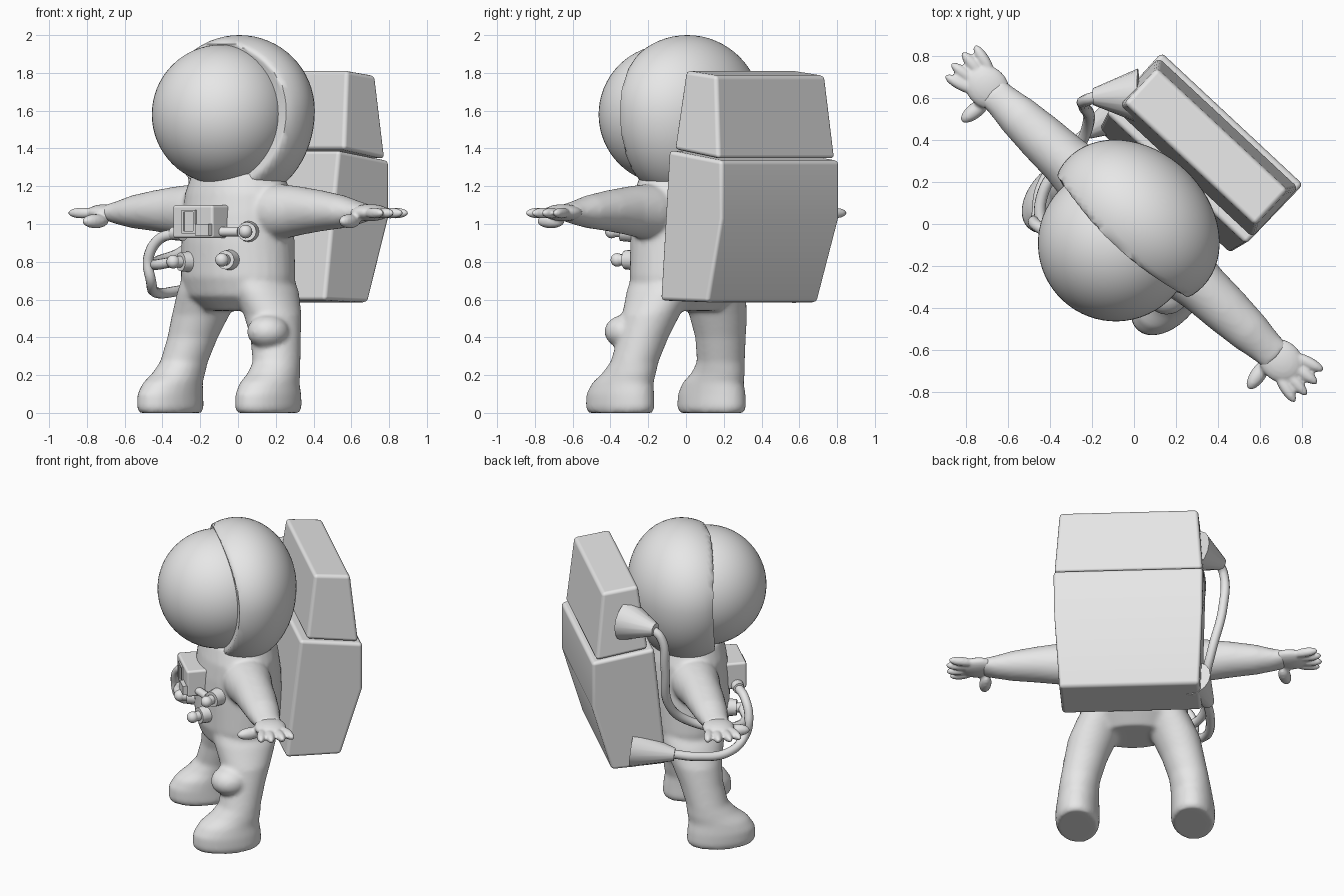
import bpy, bmesh, math
from mathutils import Matrix, Vector

if "Cube" in bpy.data.objects:
    bpy.data.objects.remove(bpy.data.objects["Cube"])

TURN = math.radians(-43)  # the whole figure is turned about z
grey = bpy.data.materials.new("light_grey")
grey.diffuse_color = (0.8, 0.8, 0.8, 1)
grey.use_nodes = True
grey.node_tree.nodes["Principled BSDF"].inputs["Base Color"].default_value = grey.diffuse_color


def finish(bm, name, angle=40):
    bmesh.ops.recalc_face_normals(bm, faces=bm.faces)
    me = bpy.data.meshes.new(name)
    bm.to_mesh(me)
    bm.free()
    ob = bpy.data.objects.new(name, me)
    bpy.context.collection.objects.link(ob)
    me.materials.append(grey)
    bpy.ops.object.select_all(action='DESELECT')
    ob.select_set(True)
    bpy.context.view_layer.objects.active = ob
    bpy.ops.object.shade_smooth_by_angle(angle=math.radians(angle))
    return ob


def loft(bm, rings, axis='z', side=1, n=32):
    """Elliptic rings (x, y, z, ra, rb) skinned into a closed tube."""
    loops = []
    for x, y, z, ra, rb in rings:
        vs = []
        for i in range(n):
            c, s = math.cos(math.tau * i / n), math.sin(math.tau * i / n)
            p = (x + ra * c, y + rb * s, z) if axis == 'z' else (x, y + ra * c, z + rb * s)
            vs.append(bm.verts.new((p[0] * side, p[1], p[2])))
        loops.append(vs)
    faces = [bm.faces.new(loops[0]), bm.faces.new(loops[-1])]
    for a, b in zip(loops, loops[1:]):
        for i in range(n):
            j = (i + 1) % n
            faces.append(bm.faces.new((a[i], a[j], b[j], b[i])))
    bmesh.ops.recalc_face_normals(bm, faces=faces)


def ellipsoid(bm, c, r, rot=0.0, seg=24):
    m = Matrix.Translation(c) @ Matrix.Rotation(rot, 4, 'Z') @ Matrix.Diagonal((*r, 1))
    return bmesh.ops.create_uvsphere(bm, u_segments=seg, v_segments=seg // 2, radius=1, matrix=m)['verts']


def cone(bm, a, b, r1, r2, seg=16):
    a, b = Vector(a), Vector(b)
    m = Matrix.Translation((a + b) / 2) @ (b - a).to_track_quat('Z', 'Y').to_matrix().to_4x4()
    bmesh.ops.create_cone(bm, cap_ends=True, segments=seg, radius1=r1, radius2=r2,
                          depth=(b - a).length, matrix=m)


def box(bm, lo, hi):
    c = [(p + q) / 2 for p, q in zip(lo, hi)]
    d = [q - p for p, q in zip(lo, hi)]
    bmesh.ops.create_cube(bm, size=1, matrix=Matrix.Translation(c) @ Matrix.Diagonal((*d, 1)))


def fuse(ob, voxel, smooth):
    m = ob.modifiers.new("fuse", 'REMESH')
    m.mode, m.voxel_size, m.use_smooth_shade = 'VOXEL', voxel, True
    s = ob.modifiers.new("soften", 'SMOOTH')
    s.factor, s.iterations = 0.5, smooth


def bevel(ob, width, seg=3):
    m = ob.modifiers.new("round", 'BEVEL')
    m.width, m.segments, m.limit_method = width, seg, 'ANGLE'
    m.harden_normals = True


# suit: torso, legs with boots, arms and knee pocket fused into one skin
bm = bmesh.new()
loft(bm, [(0, 0, .54, .22, .14), (0, 0, .62, .32, .23), (0, 0, .72, .335, .262),
          (0, 0, .90, .325, .268), (0, 0, 1.05, .32, .26), (0, 0, 1.16, .31, .245),
          (0, 0, 1.27, .26, .22)])
LEG = [(.355, -.145, 0, .125, .20), (.355, -.145, .03, .135, .215), (.355, -.145, .10, .135, .21),
       (.35, -.13, .16, .13, .185), (.345, -.09, .21, .125, .155), (.335, -.06, .27, .123, .13),
       (.30, -.03, .40, .132, .135), (.26, -.01, .52, .148, .158), (.205, 0, .64, .15, .195),
       (.17, 0, .72, .14, .20)]
ARM = [(.05, 0, 1.06, .16, .15), (.32, 0, 1.065, .145, .145), (.45, 0, 1.07, .125, .128),
       (.60, 0, 1.07, .116, .108), (.75, 0, 1.065, .102, .088), (.85, 0, 1.06, .085, .065),
       (.93, 0, 1.06, .08, .045)]
for s in (1, -1):
    loft(bm, LEG, 'z', s)
    loft(bm, ARM, 'x', s)
ellipsoid(bm, (.335, -.125, .43), (.11, .115, .09))
fuse(finish(bm, "suit"), .014, 6)

# gloves: palm, four spread fingers and a thumb
for s, name in ((1, "left_glove"), (-1, "right_glove")):
    bm = bmesh.new()
    ellipsoid(bm, (s * .955, 0, 1.06), (.115, .098, .045))
    for y in (-.085, -.03, .035, .092):
        reach = 1.075 - 2.5 * y * y
        ellipsoid(bm, (s * reach, y * .9, 1.058), (.085, .029, .029), s * y * 3, 16)
    ellipsoid(bm, (s * .92, -.12, 1.015), (.038, .085, .038), s * .15, 16)
    fuse(finish(bm, name), .009, 2)

# helmet hood, flattened at the face opening
bm = bmesh.new()
ellipsoid(bm, (0, .01, 1.6), (.443, .345, .40), 0, 64)
for v in bm.verts:
    if v.co.z < 1.6:
        v.co.z = 1.6 + (v.co.z - 1.6) * 1.2
    v.co.y = max(v.co.y, -.08 - .07 * ((v.co.z - 1.6) / .4) ** 2)
finish(bm, "helmet_hood", 50)

# round visor
bm = bmesh.new()
ellipsoid(bm, (0, -.127, 1.58), (.37, .37, .37), 0, 64)
finish(bm, "visor")


# backpack blocks: side profile (y, z, half width) spanned across x
def block(name, prof):
    bm = bmesh.new()
    l, r = ([bm.verts.new((s * w, y, z)) for y, z, w in prof] for s in (-1, 1))
    bm.faces.new(l)
    bm.faces.new(r[::-1])
    for i in range(len(prof)):
        j = (i + 1) % len(prof)
        bm.faces.new((l[i], r[i], r[j], l[j]))
    bevel(finish(bm, name, 30), .022)


block("backpack_lower", [(.21, .595, .43), (.555, .585, .43), (.685, 1.03, .46),
                         (.685, 1.335, .46), (.295, 1.39, .455)])
block("backpack_upper", [(.335, 1.395, .455), (.66, 1.345, .455), (.615, 1.785, .425), (.39, 1.812, .425)])

# flared hose mounts on the pack
bm = bmesh.new()
cone(bm, (-.40, .46, 1.58), (-.555, .31, 1.57), .13, .04)
cone(bm, (-.38, .42, .70), (-.465, .17, .67), .12, .04)
finish(bm, "hose_mounts")

# chest control box with a raised switch frame and a side module
bm = bmesh.new()
box(bm, (-.15, -.35, .925), (.14, -.20, 1.10))
bevel(finish(bm, "chest_box", 30), .015)
bm = bmesh.new()
for lo, hi in (((-.075, .95), (-.06, 1.075)), ((.01, .95), (.025, 1.075)),
               ((-.06, .95), (.01, .962)), ((-.06, 1.063), (.01, 1.075))):
    box(bm, (lo[0], -.359, lo[1]), (hi[0], -.345, hi[1]))
box(bm, (.04, -.375, .94), (.135, -.34, 1.0))
finish(bm, "chest_box_details", 30)

# hose connectors on the chest
bm = bmesh.new()
for x, y, z in ((.235, -.17, .96), (.15, -.22, .81), (-.13, -.225, .80)):
    d = Vector((x * .5, y, 0)).normalized()
    p = Vector((x, y, z))
    cone(bm, p, p + d * .065, .056, .05)
    cone(bm, p + d * .06, p + d * .10, .03, .03)
    ellipsoid(bm, p + d * .11, (.036, .036, .036), 0, 16)
cone(bm, (.12, -.28, .96), (.23, -.24, .96), .025, .025)
cone(bm, (-.13, -.29, .95), (-.2, -.29, .95), .04, .035)
finish(bm, "connectors")


# air hoses
def hose(name, pts, r=.028):
    cu = bpy.data.curves.new(name, 'CURVE')
    cu.dimensions, cu.bevel_depth, cu.bevel_resolution = '3D', r, 3
    cu.use_fill_caps = True
    sp = cu.splines.new('BEZIER')
    sp.bezier_points.add(len(pts) - 1)
    for bp, p in zip(sp.bezier_points, pts):
        bp.co = p
        bp.handle_left_type = bp.handle_right_type = 'AUTO'
    ob = bpy.data.objects.new(name, cu)
    bpy.context.collection.objects.link(ob)
    cu.materials.append(grey)
    bpy.ops.object.select_all(action='DESELECT')
    ob.select_set(True)
    bpy.context.view_layer.objects.active = ob
    bpy.ops.object.convert(target='MESH')
    bpy.ops.object.shade_smooth()


hose("upper_hose", [(-.53, .34, 1.575), (-.565, .28, 1.52), (-.56, .25, 1.3), (-.49, .21, 1.02),
                    (-.44, .08, .88), (-.42, -.18, .80), (-.30, -.31, .785), (-.17, -.32, .80)])
hose("lower_hose", [(-.455, .20, .675), (-.47, .03, .645), (-.44, -.17, .64), (-.36, -.29, .70),
                    (-.35, -.32, .82), (-.28, -.31, .92), (-.18, -.29, .95)])

# turn everything into its final heading
for ob in bpy.data.objects:
    ob.rotation_euler.z = TURN
